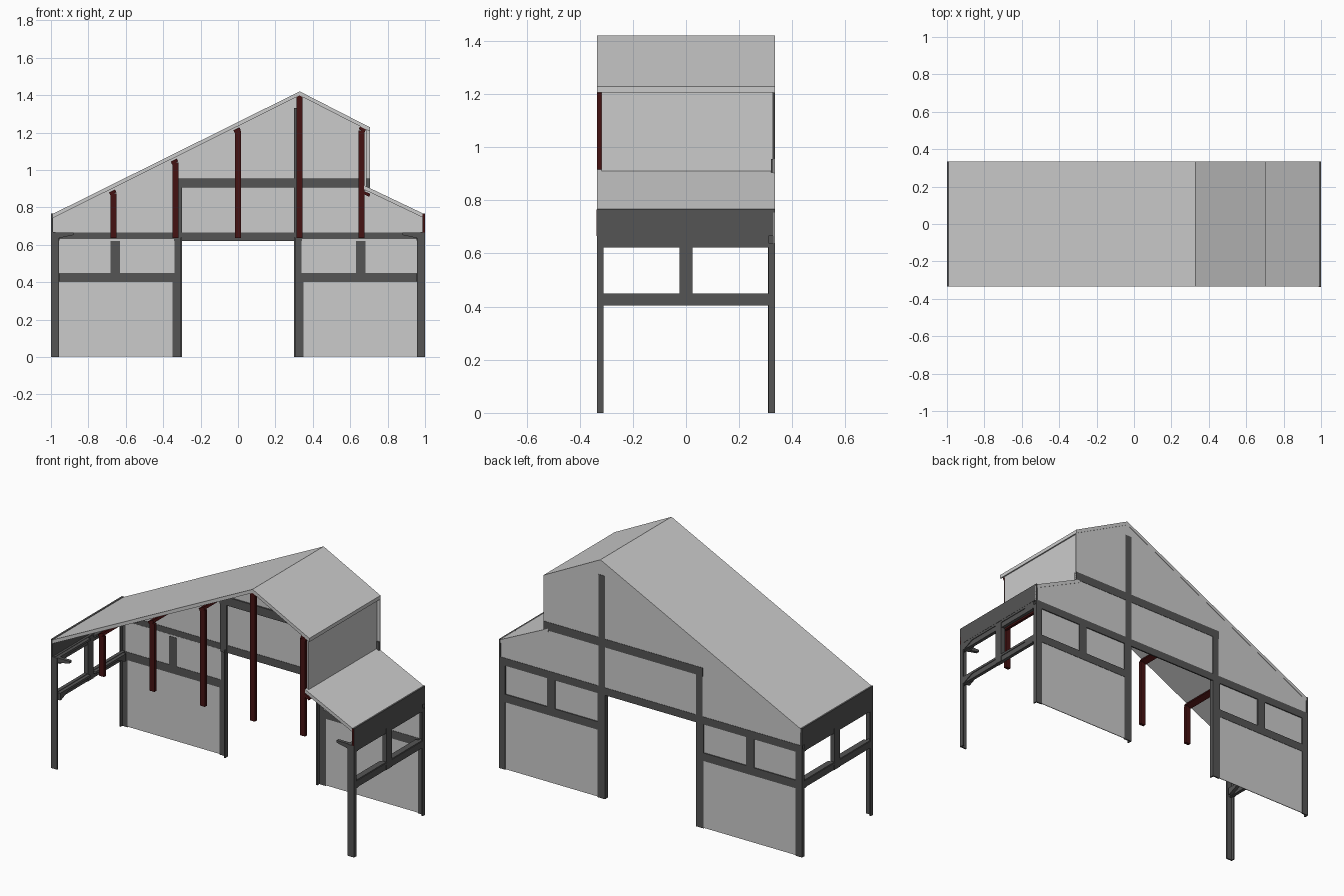
import bpy, bmesh
from math import atan2, cos, sin

if "Cube" in bpy.data.objects:
    bpy.data.objects.remove(bpy.data.objects["Cube"])


def material(name, rgb):
    m = bpy.data.materials.new(name)
    m.diffuse_color = (*rgb, 1)
    m.use_nodes = True
    m.node_tree.nodes["Principled BSDF"].inputs["Base Color"].default_value = m.diffuse_color
    return m


STEEL = material("dark_steel", (0.09, 0.09, 0.09))
RED = material("dark_red", (0.06, 0.006, 0.006))
D = 0.335  # half depth of the building


def prism(name, pts, axis, a, b, mat=None):
    """Extrude a 2D outline: axis 'y' takes (x,z), 'x' takes (y,z), 'z' takes (x,y)."""
    place = {"y": lambda p, t: (p[0], t, p[1]),
             "x": lambda p, t: (t, p[0], p[1]),
             "z": lambda p, t: (p[0], p[1], t)}[axis]
    bm = bmesh.new()
    lo = [bm.verts.new(place(p, a)) for p in pts]
    hi = [bm.verts.new(place(p, b)) for p in pts]
    bm.faces.new(lo)
    bm.faces.new(hi)
    n = len(pts)
    for i in range(n):
        j = (i + 1) % n
        bm.faces.new((lo[i], lo[j], hi[j], hi[i]))
    bmesh.ops.recalc_face_normals(bm, faces=bm.faces)
    me = bpy.data.meshes.new(name)
    bm.to_mesh(me)
    bm.free()
    if mat:
        me.materials.append(mat)
    ob = bpy.data.objects.new(name, me)
    bpy.context.collection.objects.link(ob)
    return ob


def box(name, x0, x1, y0, y1, z0, z1, mat=None):
    return prism(name, [(x0, z0), (x1, z0), (x1, z1), (x0, z1)], "y", y0, y1, mat)


def slab(name, p, q, t=0.022):
    """Roof sheet between two points of the front outline."""
    return prism(name, [p, q, (q[0], q[1] - t), (p[0], p[1] - t)], "y", -D, D)


# Roof sheets and the small step wall
slab("left_roof", (-0.99, 0.765), (0.33, 1.42))
slab("right_roof", (0.33, 1.42), (0.705, 1.228))
slab("lower_roof", (0.675, 0.917), (0.99, 0.767))
box("step_wall", 0.677, 0.688, -0.318, 0.328, 0.89, 1.215)

# Back gable panel
prism("back_gable", [(-1, 0.64), (-1, 0.755), (0.33, 1.41), (0.705, 1.22), (0.705, 0.895),
                     (1, 0.755), (1, 0.64)], "y", 0.329, 0.333)

# Back wall long beams and tall columns
box("back_main_beam", -1, 1, 0.327, D, 0.62, 0.665, STEEL)
box("back_upper_beam", -0.345, 0.705, 0.32, D, 0.905, 0.955, STEEL)
box("back_tall_column", 0.3, 0.342, 0.32, D, 0.62, 1.33, STEEL)
box("back_short_column", -0.342, -0.3, 0.32, D, 0.62, 0.955, STEEL)

for s, side in ((-1, "left"), (1, "right")):
    def sbox(name, x0, x1, *rest):
        a, b = sorted((s * x0, s * x1))
        return box(side + "_" + name, a, b, *rest)

    # Back wall bay: panel, window panes, rail and window post
    sbox("back_panel", 0.34, 0.97, 0.329, 0.333, 0.003, 0.41)
    sbox("back_window_pane", 0.34, 0.97, 0.326, 0.329, 0.44, 0.63)
    sbox("back_rail", 0.34, 0.97, 0.324, D, 0.402, 0.45, STEEL)
    sbox("window_post", 0.63, 0.682, 0.324, D, 0.45, 0.62, STEEL)

    # Door jamb column, angle section
    t = 0.008
    jamb = [(0.3, D), (0.35, D), (0.35, D - t), (0.3 + t, D - t), (0.3 + t, 0.308), (0.3, 0.308)]
    prism(side + "_door_column", [(s * x, y) for x, y in jamb], "z", 0, 0.64, STEEL)

    # Corner columns, angle section
    for f, end in ((-1, "front"), (1, "back")):
        sec = [(1, D), (0.958, D), (0.958, D - t), (1 - t, D - t), (1 - t, 0.31), (1, 0.31)]
        prism(f"{side}_{end}_corner_column", [(s * x, f * y) for x, y in sec], "z",
              0, 0.665 if f < 0 else 0.64, STEEL)
        # Haunch pointing along the front and back
        y0, y1 = sorted((f * 0.31, f * 0.33))
        prism(f"{side}_{end}_haunch", [(s * 0.99, 0.62), (s * 0.96, 0.635), (s * 0.88, 0.652),
                                       (s * 0.88, 0.665), (s * 0.99, 0.665)], "y", y0, y1, STEEL)

    # End frame: fascia, two beams, centre post and brackets
    sbox("fascia", 0.988, 1, -D, D, 0.665, 0.768, STEEL)
    sbox("end_top_beam", 0.975, 0.995, -0.33, 0.31, 0.622, 0.667, STEEL)
    sbox("end_rail", 0.975, 0.995, -0.33, 0.33, 0.404, 0.45, STEEL)
    sbox("end_post", 0.972, 0.998, -0.025, 0.025, 0.404, 0.665, STEEL)
    for z in (0.404, 0.622):
        for f in (-1, 1):
            pts = [(f * 0.31, z), (f * 0.3, z), (f * 0.23, z + 0.03), (f * 0.025, z + 0.03),
                   (f * 0.025, z + 0.043), (f * 0.31, z + 0.043)]
            prism(side + "_end_bracket", pts, "x", s * 0.955, s * 0.999, STEEL)

# Red hanging posts along the open front
for x, top in ((-0.665, 0.875), (-0.333, 1.04), (0, 1.21), (0.33, 1.397), (0.66, 1.212)):
    box("front_post", x - 0.016, x + 0.016, -D, -0.317, 0.635, top, RED)
box("right_fascia_end", 0.986, 1, -D - 0.001, -0.325, 0.665, 0.765, RED)

# Red purlins running back under the roof, tilted with its slope
for x, z, slope in ((-0.67, 0.88, 0.49), (-0.34, 1.045, 0.49), (-0.005, 1.213, 0.49),
                    (0.665, 1.217, -0.51), (0.688, 0.872, -0.47)):
    a = atan2(slope, 1)
    corners = [(-0.018, -0.008), (0.018, -0.008), (0.018, 0.008), (-0.018, 0.008)]
    prism("roof_purlin", [(x + u * cos(a) - v * sin(a), z + u * sin(a) + v * cos(a))
                          for u, v in corners], "y", -D, 0.325, RED)
